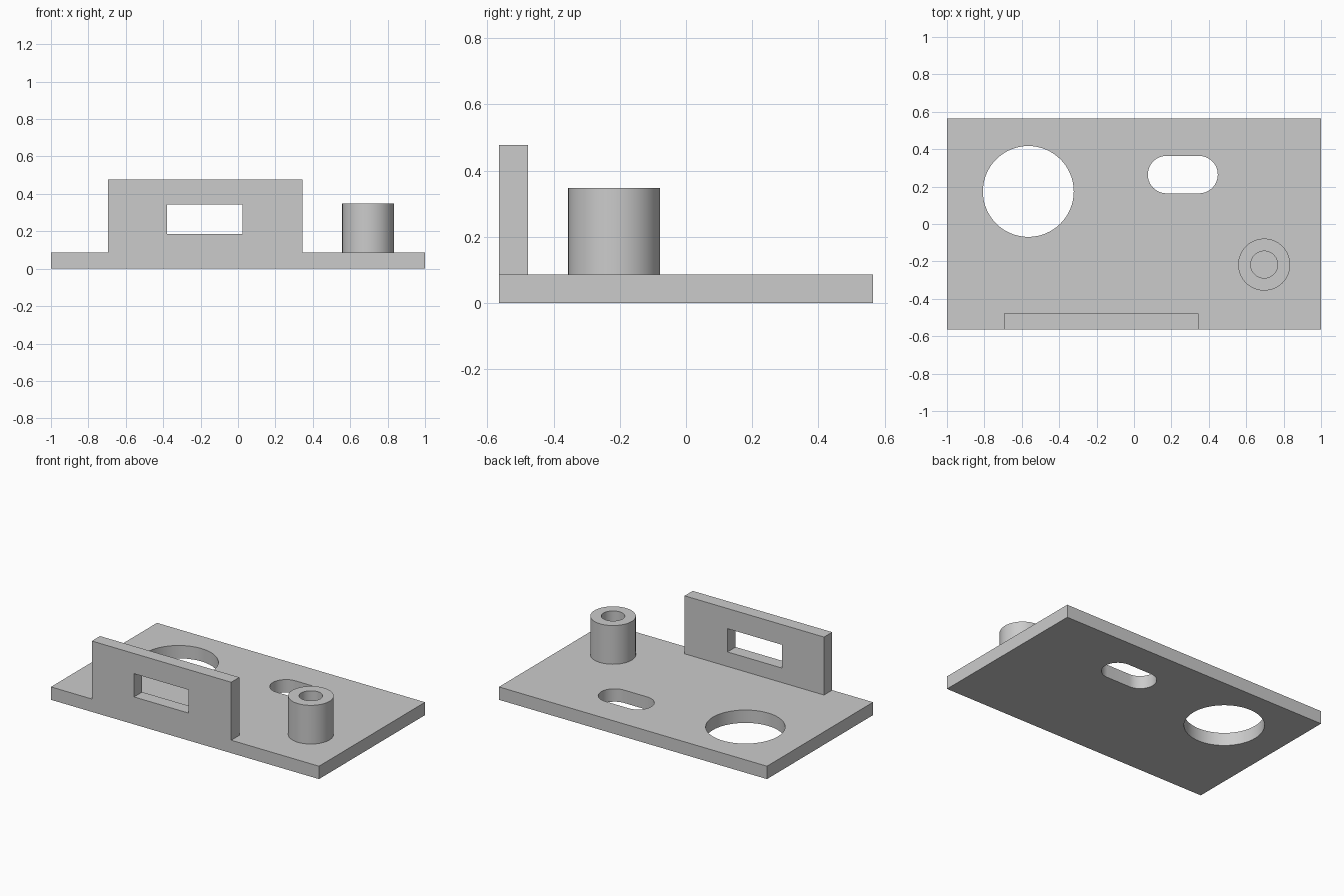
import bpy, bmesh
from math import cos, sin, pi, radians
from mathutils import Matrix

cube = bpy.data.objects.get("Cube")
if cube:
    bpy.data.objects.remove(cube, do_unlink=True)

grey = bpy.data.materials.new("plain grey")
grey.use_nodes = True
grey.diffuse_color = (0.6, 0.6, 0.6, 1)
grey.node_tree.nodes["Principled BSDF"].inputs["Base Color"].default_value = (0.6, 0.6, 0.6, 1)


def rect(x0, x1, y0, y1):
    return [(x0, y0), (x1, y0), (x1, y1), (x0, y1)]


def slot(cx, cy, r, half=0.0, n=64):
    """Circle, stretched along x by half on each side."""
    pts = []
    for side, start in ((1, -pi / 2), (-1, pi / 2)):
        count = n // 2 + (1 if half else 0)
        for i in range(count):
            a = start + 2 * pi * i / n
            pts.append((cx + side * half + r * cos(a), cy + r * sin(a)))
    return pts


def extruded(name, loops, depth, matrix=Matrix()):
    """Fill an outline with its holes, then extrude it upward."""
    bm = bmesh.new()
    edges = []
    for loop in loops:
        vs = [bm.verts.new((x, y, 0)) for x, y in loop]
        edges += [bm.edges.new((v, vs[i - 1])) for i, v in enumerate(vs)]
    bmesh.ops.triangle_fill(bm, edges=edges, use_beauty=True, normal=(0, 0, 1))
    out = bmesh.ops.extrude_face_region(bm, geom=bm.faces[:], use_keep_orig=True)
    top = [g for g in out["geom"] if isinstance(g, bmesh.types.BMVert)]
    bmesh.ops.translate(bm, verts=top, vec=(0, 0, depth))
    bmesh.ops.transform(bm, matrix=matrix, verts=bm.verts[:])
    bmesh.ops.recalc_face_normals(bm, faces=bm.faces[:])
    mesh = bpy.data.meshes.new(name)
    bm.to_mesh(mesh)
    bm.free()
    mesh.materials.append(grey)
    obj = bpy.data.objects.new(name, mesh)
    bpy.context.collection.objects.link(obj)
    bpy.ops.object.select_all(action="DESELECT")
    obj.select_set(True)
    bpy.context.view_layer.objects.active = obj
    bpy.ops.object.shade_smooth_by_angle(angle=radians(30))
    return obj


THICK = 0.087
FRONT = -0.565

# Base plate with a round hole and a slot
extruded("base_plate", [rect(-1, 1, FRONT, -FRONT),
                        slot(-0.565, 0.174, 0.243),
                        slot(0.261, 0.264, 0.1, 0.087)], THICK)

# Upright front wall with a window, drawn in x-z and extruded toward the back
upright = Matrix.Translation((0, FRONT + THICK, 0)) @ Matrix.Rotation(pi / 2, 4, "X")
extruded("front_wall", [rect(-0.695, 0.345, THICK, 0.478),
                        rect(-0.38, 0.025, 0.185, 0.342)], THICK, upright)

# Hollow standoff on the plate
extruded("standoff", [slot(0.696, -0.217, 0.139), slot(0.696, -0.217, 0.072)],
         0.348 - THICK, Matrix.Translation((0, 0, THICK)))
